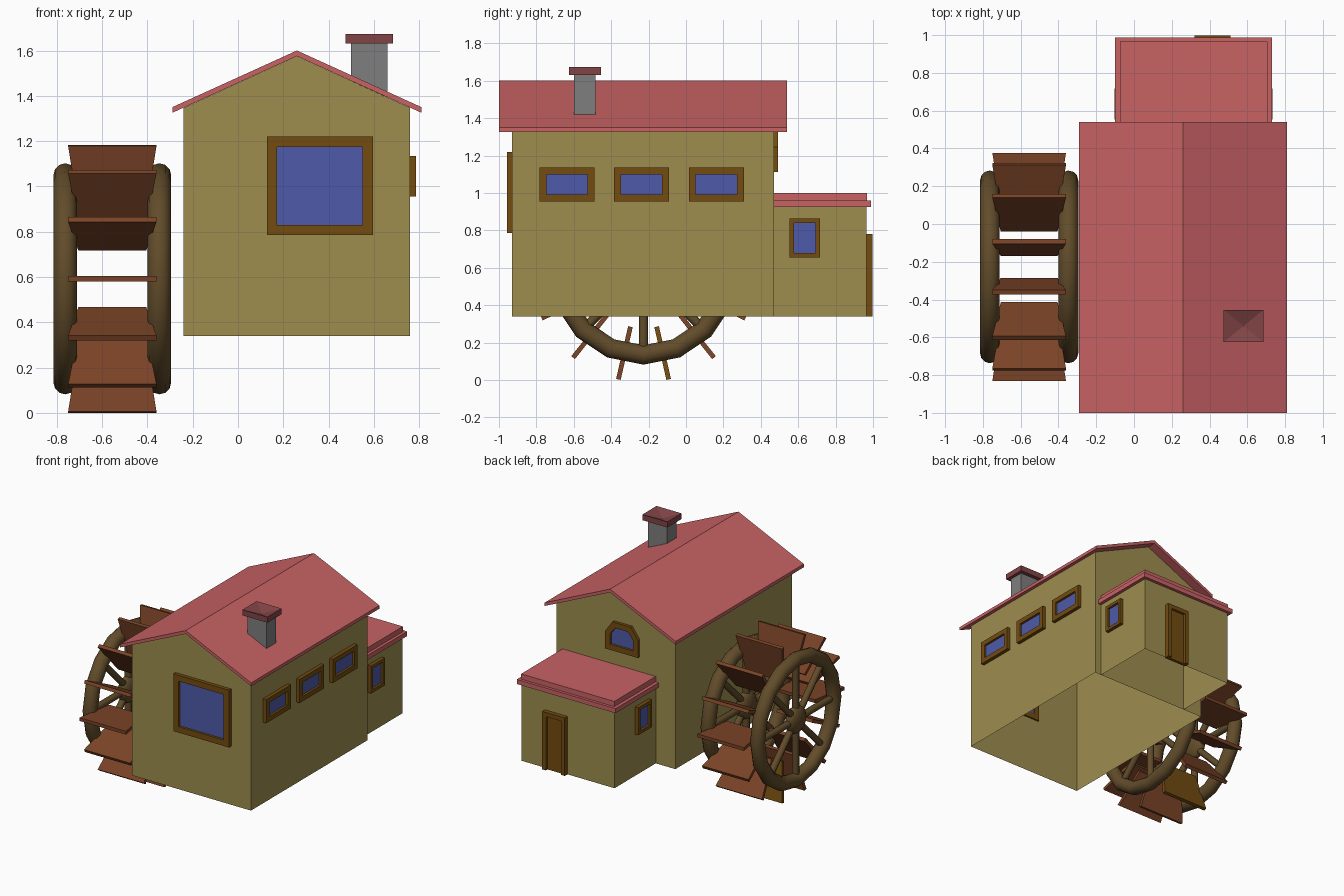
import bpy, bmesh, math
from mathutils import Vector, Matrix

if "Cube" in bpy.data.objects:
    bpy.data.objects.remove(bpy.data.objects["Cube"])


def material(name, rgb):
    m = bpy.data.materials.new(name)
    lin = [(c / 255 / 12.92 if c < 11 else ((c / 255 + 0.055) / 1.055) ** 2.4) for c in rgb]
    m.diffuse_color = (*lin, 1)
    m.use_nodes = True
    m.node_tree.nodes["Principled BSDF"].inputs["Base Color"].default_value = m.diffuse_color
    return m


WALL = material("ochre_plaster", (158, 141, 79))
ROOF = material("red_roof", (200, 98, 100))
GLASS = material("blue_glass", (78, 90, 168))
FRAME = material("golden_brown_wood", (115, 76, 16))
STONE = material("grey_stone", (126, 126, 126))
CAP = material("dark_red_cap", (130, 68, 70))
PADDLE = material("reddish_wood", (122, 67, 38))
RIM = material("dark_wood", (98, 76, 42))


def finish(name, bm, mat, smooth=False):
    bmesh.ops.recalc_face_normals(bm, faces=bm.faces[:])
    me = bpy.data.meshes.new(name)
    bm.to_mesh(me)
    bm.free()
    me.materials.append(mat)
    ob = bpy.data.objects.new(name, me)
    bpy.context.collection.objects.link(ob)
    if smooth:
        for p in me.polygons:
            p.use_smooth = True
    return ob


def add_prism(bm, loop_a, loop_b, skip=(), caps=True):
    """Join two matching loops with side faces and optional end caps."""
    a = [bm.verts.new(p) for p in loop_a]
    b = [bm.verts.new(p) for p in loop_b]
    n = len(a)
    for i in range(n):
        if i not in skip:
            bm.faces.new((a[i], a[(i + 1) % n], b[(i + 1) % n], b[i]))
    if caps:
        bm.faces.new(a)
        bm.faces.new(b)
    return a, b


def add_box(bm, x, y, z):
    loop = [(x[0], y[0]), (x[1], y[0]), (x[1], y[1]), (x[0], y[1])]
    return add_prism(bm, [(*p, z[0]) for p in loop], [(*p, z[1]) for p in loop])


def box(name, x, y, z, mat):
    bm = bmesh.new()
    add_box(bm, x, y, z)
    return finish(name, bm, mat)


def rect(u0, u1, v0, v1):
    return [(u0, v0), (u1, v0), (u1, v1), (u0, v1)]


def window(name, pts, f, place):
    """Framed window; place(u, v, d) maps wall coordinates and depth to space."""
    us, vs = [p[0] for p in pts], [p[1] for p in pts]
    cu, cv = (min(us) + max(us)) / 2, (min(vs) + max(vs)) / 2
    su = 1 - 2 * f / (max(us) - min(us))
    sv = 1 - 2 * f / (max(vs) - min(vs))
    inner = [(cu + (u - cu) * su, cv + (v - cv) * sv) for u, v in pts]
    bm = bmesh.new()
    loops = [[bm.verts.new(place(u, v, d)) for u, v in o]
             for o, d in ((pts, -0.012), (pts, 0.027), (inner, 0.027), (inner, -0.012))]
    n = len(pts)
    for k in range(4):
        a, b = loops[k], loops[(k + 1) % 4]
        for i in range(n):
            bm.faces.new((a[i], a[(i + 1) % n], b[(i + 1) % n], b[i]))
    finish(name + "_frame", bm, FRAME)
    bm = bmesh.new()
    add_prism(bm, [place(u, v, -0.008) for u, v in inner], [place(u, v, 0.01) for u, v in inner])
    finish(name + "_glass", bm, GLASS)


# House walls: gabled shell, open below and under the roof
gable = [(-0.24, 0.34), (0.76, 0.34), (0.76, 1.347), (0.26, 1.575), (-0.24, 1.347)]
bm = bmesh.new()
add_prism(bm, [(x, -0.93, z) for x, z in gable], [(x, 0.47, z) for x, z in gable], skip=(0, 2, 3))
finish("house_walls", bm, WALL)

# Main roof: bent slab
slab = [(-0.29, 1.325), (0.26, 1.575), (0.81, 1.325), (0.81, 1.35), (0.26, 1.6), (-0.29, 1.35)]
bm = bmesh.new()
a = [bm.verts.new((x, -1.0, z)) for x, z in slab]
b = [bm.verts.new((x, 0.54, z)) for x, z in slab]
for i in range(6):
    bm.faces.new((a[i], a[(i + 1) % 6], b[(i + 1) % 6], b[i]))
for e in (a, b):
    bm.faces.new((e[0], e[1], e[4], e[5]))
    bm.faces.new((e[1], e[2], e[3], e[4]))
finish("main_roof", bm, ROOF)

# Back annex: open-bottomed walls and two-tier flat roof
bm = bmesh.new()
ring = [(0.705, 0.47), (0.705, 0.965), (-0.075, 0.965), (-0.075, 0.47)]
add_prism(bm, [(*p, 0.34) for p in ring], [(*p, 0.94) for p in ring], skip=(3,), caps=False)
finish("annex_walls", bm, WALL)
box("annex_roof_lower", (-0.10, 0.73), (0.47, 0.988), (0.925, 0.96), ROOF)
box("annex_roof_upper", (-0.075, 0.708), (0.47, 0.967), (0.96, 1.0), ROOF)

# Door with jambs and lintel
bm = bmesh.new()
for x, y1, z in (((0.32, 0.352), 0.998, (0.34, 0.78)), ((0.478, 0.51), 0.998, (0.34, 0.78)),
                 ((0.352, 0.478), 0.998, (0.748, 0.78)), ((0.352, 0.478), 0.978, (0.34, 0.748))):
    add_box(bm, x, (0.955, y1), z)
finish("door", bm, FRAME)

# Windows
window("front_window", rect(0.127, 0.595, 0.785, 1.22), 0.045, lambda u, v, d: (u, -0.93 - d, v))
for i, y in enumerate((-0.637, -0.237, 0.162)):
    window(f"side_window_{i + 1}", rect(y - 0.147, y + 0.147, 0.955, 1.135), 0.037,
           lambda u, v, d: (0.76 + d, u, v))
window("gable_window", [(0.06, 1.112), (0.335, 1.112), (0.335, 1.245), (0.275, 1.33),
                        (0.12, 1.33), (0.06, 1.245)], 0.042, lambda u, v, d: (u, 0.465 + d, v))
annex_rect = rect(0.553, 0.717, 0.655, 0.863)
window("annex_right_window", annex_rect, 0.024, lambda u, v, d: (0.705 + d, u, v))
window("annex_left_window", annex_rect, 0.024, lambda u, v, d: (-0.075 - d, u, v))

# Chimney and hollow cap
box("chimney", (0.50, 0.66), (-0.60, -0.485), (1.40, 1.635), STONE)
bm = bmesh.new()
add_box(bm, (0.475, 0.685), (-0.625, -0.455), (1.63, 1.673))
top = max(bm.faces, key=lambda f: f.calc_center_median().z)
bmesh.ops.inset_region(bm, faces=[top], thickness=0.024)
bmesh.ops.poke(bm, faces=[top], offset=-0.035)
finish("chimney_cap", bm, CAP)

# Water wheel: two rims with hubs and spokes
CY, CZ, CX = -0.227, 0.592, -0.555
turn = Matrix.Rotation(math.pi / 2, 4, 'Y')
for side, x in (("outer", CX - 0.208), ("inner", CX + 0.208)):
    bm = bmesh.new()
    n, m = 16, 12
    g = []
    for i in range(n):
        t = 2 * math.pi * i / n
        row = []
        for j in range(m):
            p = 2 * math.pi * j / m
            r = 0.458 + 0.052 * math.cos(p)
            row.append(bm.verts.new((x + 0.052 * math.sin(p), CY + r * math.sin(t), CZ + r * math.cos(t))))
        g.append(row)
    for i in range(n):
        for j in range(m):
            k, l = (i + 1) % n, (j + 1) % m
            bm.faces.new((g[i][j], g[k][j], g[k][l], g[i][l]))
    finish(side + "_rim", bm, RIM, True)

    bm = bmesh.new()
    bmesh.ops.create_uvsphere(bm, u_segments=16, v_segments=8, radius=1, matrix=Matrix.Translation((x, CY, CZ))
                              @ turn @ Matrix.Diagonal((0.105, 0.105, 0.052, 1)))
    finish(side + "_hub", bm, RIM, True)

    bm = bmesh.new()
    for i in range(8):
        rot = Matrix.Rotation(i * math.pi / 4, 4, 'X')
        bmesh.ops.create_cone(bm, cap_ends=True, segments=8, radius1=0.025, radius2=0.025, depth=0.38,
                              matrix=Matrix.Translation((x, CY, CZ)) @ rot @ Matrix.Translation((0, 0, 0.25)))
    ob = finish(side + "_spokes", bm, RIM)
    for p in ob.data.polygons:
        p.use_smooth = len(p.vertices) == 4

# Paddles: 14 tapered boards, one replaced with golden wood
bm = bmesh.new()
for i in range(14):
    mat = Matrix.Translation((CX, CY, CZ)) @ Matrix.Rotation((i + 0.5) * 2 * math.pi / 14, 4, 'X')
    board = [(-0.15, 0.315), (0.15, 0.315), (0.195, 0.604), (-0.195, 0.604)]
    add_prism(bm, *[[mat @ Vector((u, t, r)) for u, r in board] for t in (-0.0125, 0.0125)])
paddles = finish("paddles", bm, PADDLE)
paddles.data.materials.append(FRAME)
for p in paddles.data.polygons:
    if p.center.z < 0.35 and 0 < math.atan2(p.center.y - CY, CZ - p.center.z) < math.radians(25):
        p.material_index = 1
